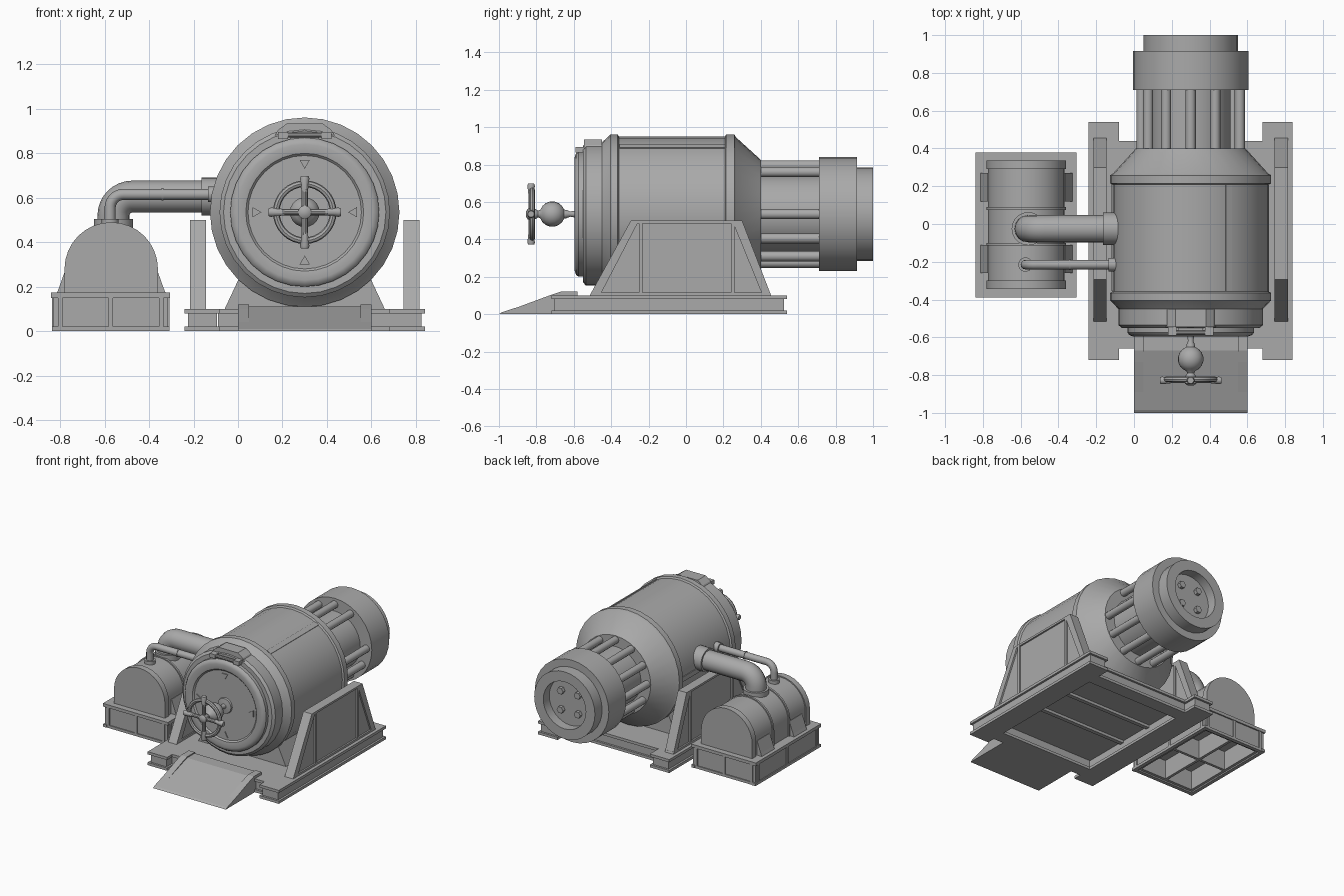
import bpy, bmesh, math
from mathutils import Vector, Matrix

if "Cube" in bpy.data.objects:
    bpy.data.objects.remove(bpy.data.objects["Cube"])

grey = bpy.data.materials.new("machine grey")
grey.diffuse_color = (0.4, 0.4, 0.4, 1)
grey.use_nodes = True
grey.node_tree.nodes["Principled BSDF"].inputs["Base Color"].default_value = grey.diffuse_color
CX, CZ = 0.30, 0.535  # axis of the main drum


def finish(name, bm, angle=35):
    bmesh.ops.recalc_face_normals(bm, faces=bm.faces)
    me = bpy.data.meshes.new(name)
    bm.to_mesh(me)
    bm.free()
    me.materials.append(grey)
    ob = bpy.data.objects.new(name, me)
    bpy.context.collection.objects.link(ob)
    bpy.ops.object.select_all(action='DESELECT')
    ob.select_set(True)
    bpy.context.view_layer.objects.active = ob
    if angle:
        bpy.ops.object.shade_smooth_by_angle(angle=math.radians(angle))
    return ob


def boxes(name, *ranges):
    """Each range is x0, x1, y0, y1, z0, z1."""
    bm = bmesh.new()
    for x0, x1, y0, y1, z0, z1 in ranges:
        m = Matrix.Translation(((x0 + x1) / 2, (y0 + y1) / 2, (z0 + z1) / 2))
        m = m @ Matrix.Diagonal((x1 - x0, y1 - y0, z1 - z0, 1))
        bmesh.ops.create_cube(bm, size=1, matrix=m)
    return finish(name, bm, 0)


def lathe(name, profile, origin=(CX, 0, CZ), axis='Y', n=32, angle=35):
    """Spin (radius, distance) points around an axis through origin."""
    bm = bmesh.new()
    rings = []
    for r, t in profile:
        ring = []
        for i in range(1 if r == 0 else n):
            a = 2 * math.pi * i / n
            u, v = r * math.cos(a), r * math.sin(a)
            p = {'X': (t, u, v), 'Y': (u, t, v), 'Z': (u, v, t)}[axis]
            ring.append(bm.verts.new(Vector(p) + Vector(origin)))
        rings.append(ring)
    for a, b in zip(rings, rings[1:]):
        for i in range(n):
            j = (i + 1) % n
            q = [a[i % len(a)], a[j % len(a)], b[j % len(b)], b[i % len(b)]]
            bm.faces.new(list(dict.fromkeys(q)))
    return finish(name, bm, angle)


def prism(name, pts, d0, d1, axis='Y', angle=0):
    """Extrude a profile: (x, z) along Y or (y, z) along X."""
    bm = bmesh.new()
    put = (lambda p, d: (p[0], d, p[1])) if axis == 'Y' else (lambda p, d: (d, p[0], p[1]))
    a = [bm.verts.new(put(p, d0)) for p in pts]
    b = [bm.verts.new(put(p, d1)) for p in pts]
    bm.faces.new(a)
    bm.faces.new(b)
    for i in range(len(pts)):
        j = (i + 1) % len(pts)
        bm.faces.new((a[i], a[j], b[j], b[i]))
    return finish(name, bm, angle)


def elbow_pipe(name, x, y, z0, z1, x_end, r, bend, n=16):
    """Pipe rising from z0, bending and running along +x at height z1."""
    path = [(x, z0, 0)]
    for i in range(9):
        a = math.pi / 2 * i / 8
        path.append((x + bend * (1 - math.cos(a)), z1 - bend * (1 - math.sin(a)), a))
    path.append((x_end, z1, math.pi / 2))
    bm = bmesh.new()
    rings = []
    for px, pz, a in path:
        ring = []
        for i in range(n):
            t = 2 * math.pi * i / n
            u = r * math.cos(t)
            ring.append(bm.verts.new((px + u * math.cos(a), y + r * math.sin(t), pz - u * math.sin(a))))
        rings.append(ring)
    for a, b in zip(rings, rings[1:]):
        for i in range(n):
            bm.faces.new((a[i], a[(i + 1) % n], b[(i + 1) % n], b[i]))
    bm.faces.new(rings[0])
    bm.faces.new(rings[-1])
    return finish(name, bm)


# Main drum with door, flanges and rear cone
lathe("drum", [(0, -.578), (.255, -.578), (.265, -.588), (.305, -.595), (.325, -.588), (.335, -.575),
               (.335, -.55), (.365, -.55), (.383, -.535), (.383, -.45), (.42, -.41), (.426, -.405),
               (.426, -.365), (.414, -.358), (.414, .208), (.426, .215), (.426, .258), (.41, .268),
               (.29, .40), (0, .40)])
# Long seam strips on the drum
for a in (29, -90, 150):
    s = boxes("drum_seam", (-.018, .018, -.355, .208, .40, .418))
    s.matrix_world = Matrix.Translation((CX, 0, CZ)) @ Matrix.Rotation(math.radians(a), 4, 'Y')

# Rear core, tie bars and end cap with recess
lathe("rear_core", [(.21, .39), (.21, .72)])
for k in range(12):
    if k != 1:
        a = math.radians(30 * k)
        lathe("tie_bar", [(0, .36), (.027, .36), (.027, .73), (0, .73)],
              (CX + .26 * math.cos(a), 0, CZ + .26 * math.sin(a)), n=12)
lathe("end_cap", [(0, .71), (.305, .71), (.305, .915), (.25, .915), (.25, 1.0), (.175, 1.0),
                  (.175, .93), (0, .93)], angle=60)
for k in range(4):
    a = math.radians(45 + 90 * k)
    lathe("cap_bolt", [(0, .92), (.026, .92), (.026, .955), (0, .955)],
          (CX + .1 * math.cos(a), 0, CZ + .1 * math.sin(a)), n=6)

# Latch over the door
prism("latch_plate", [(.155, .86), (.445, .86), (.42, .905), (.38, .934), (.22, .934), (.18, .905)], -.545, -.45)
boxes("latch", (.18, .225, -.59, -.54, .865, .895), (.375, .42, -.59, -.54, .865, .895),
      (.235, .365, -.575, -.54, .85, .875))
lathe("latch_pin", [(0, .19), (.012, .19), (.012, .41), (0, .41)], (0, -.575, .882), 'X', 10)

# Door arrow plates pointing inward
for k in range(4):
    t = prism("door_arrow", [(-.023, .235), (.023, .235), (0, .195)], -.585, -.577)
    t.matrix_world = Matrix.Translation((CX, 0, CZ)) @ Matrix.Rotation(math.pi / 2 * k, 4, 'Y')

# Door handle: shaft, ball hub, ring and four spokes
ball = [(.068 * math.sin(math.radians(d)), -.715 + .068 * math.cos(math.radians(d))) for d in range(20, 161, 20)]
lathe("handle_hub", [(0, -.57), (.06, -.57), (.055, -.59), (.018, -.595), (.014, -.62), (.023, -.64)] + ball
      + [(.018, -.79), (.03, -.81), (.03, -.845), (.015, -.855), (0, -.855)], n=20)
ring = [(.128 + .015 * math.cos(t * math.pi / 4), -.822 + .015 * math.sin(t * math.pi / 4)) for t in range(9)]
lathe("handle_ring", ring)
for k in range(4):
    s = lathe("handle_spoke", [(0, 0), (.014, 0), (.014, .09), (.021, .152), (.017, .163), (0, .163)],
              (0, 0, 0), 'Z', 10)
    s.matrix_world = Matrix.Translation((CX, -.828, CZ)) @ Matrix.Rotation(math.pi / 2 * k, 4, 'Y')

# Sides of the base: I-beam rails and standing trapezoid plates
for s in (-1, 1):
    def mx(a, b):
        return tuple(sorted((CX + s * a, CX + s * b)))
    boxes("base_rail", (*mx(.38, .54), -.72, .54, 0, .02), (*mx(.38, .54), -.72, .54, .08, .1),
          (*mx(.395, .525), -.705, .525, .02, .08))
    x0, x1 = mx(.453, .503)
    prism("side_panel", [(-.5, .1), (.45, .1), (.295, .49), (-.285, .49)], x0, x1, 'X')
    x0, x1 = mx(.445, .515)
    # Raised rim made of edge bars
    prism("panel_front_bar", [(-.515, .1), (-.46, .1), (-.262, .48), (-.24, .5), (-.295, .5)], x0, x1, 'X')
    prism("panel_back_bar", [(.455, .1), (.41, .1), (.255, .48), (.25, .5), (.3, .5)], x0, x1, 'X')
    boxes("panel_bars", (x0, x1, -.295, .3, .485, .5), (x0, x1, -.5, .45, .1, .115),
          (x0, x1, -.25, -.232, .11, .49), (x0, x1, .24, .258, .11, .49))

# Base deck with cross beams
boxes("base_deck", (-.09, .69, -.66, .44, .08, .1), (-.09, .69, -.66, -.56, 0, .02),
      (-.09, .69, .34, .44, 0, .02), (-.09, .69, -.645, -.575, .02, .08), (-.09, .69, .355, .425, .02, .08),
      (-.09, .69, -.25, -.22, .06, .08), (-.09, .69, .02, .05, .06, .08))
# Cradle under the drum
prism("drum_cradle", [(-.06, .1), (.66, .1), (.585, .26), (.015, .26)], -.38, .2)
# Entry ramp with raised edges
prism("ramp", [(-1, 0), (-.58, 0), (-.58, .112), (-.67, .112), (-.985, .01)], 0, .6, 'X')
for x in (0, .55):
    prism("ramp_edge", [(-1, 0), (-.97, 0), (-.58, .1), (-.58, .12), (-.67, .12), (-.73, .1)], x, x + .05, 'X')
boxes("ramp_posts", (.02, .05, -.68, -.64, 0, .1), (.55, .58, -.68, -.64, 0, .1))

# Side tank base, open underneath
x0, x1, y0, y1 = -.84, -.305, -.39, .378
boxes("tank_base", (x0, x1, y0, y1, .15, .173), (x0 + .01, x0 + .03, y0 + .01, y1 - .01, 0, .16),
      (x1 - .03, x1 - .01, y0 + .01, y1 - .01, 0, .16), (x0 + .01, x1 - .01, y0 + .01, y0 + .03, 0, .16),
      (x0 + .01, x1 - .01, y1 - .03, y1 - .01, 0, .16), (x0 + .003, x1 - .003, y0 + .003, y0 + .03, 0, .02),
      (x0 + .003, x1 - .003, y1 - .03, y1 - .003, 0, .02), (x0 + .003, x0 + .03, y0, y1, 0, .02),
      (x1 - .03, x1 - .003, y0, y1, 0, .02))
boxes("tank_base_ribs", *[(x - .01, x + .01, y0 + .003, y1 - .003, .01, .16) for x in (-.8, -.572, -.345)],
      *[(x0 + .003, x1 - .003, y - .01, y + .01, .01, .16) for y in (-.35, 0, .34)])


# Side tank: arched body with raised bands
def arch(r):
    pts = [(-.57 + r, .16)]
    pts += [(-.57 + r * math.cos(math.pi * i / 16), .28 + r * math.sin(math.pi * i / 16)) for i in range(17)]
    return pts + [(-.57 - r, .16)]


prism("tank_body", arch(.202), -.335, .325, angle=35)
for a, b in ((-.345, -.3), (.29, .335), (.075, .09), (-.115, -.1)):
    prism("tank_band", arch(.21), a, b, angle=35)
for y in (-.185, .195):
    for s in (-1, 1):
        prism("tank_foot", [(-.57 + s * .19, .17), (-.57 + s * .245, .17), (-.57 + s * .235, .195),
                            (-.57 + s * .205, .28), (-.57 + s * .19, .28)], y - .075, y + .075)

# Large and small pipes with collars
elbow_pipe("large_pipe", -.56, -.025, .44, .605, -.08, .072, .085)
lathe("large_pipe_foot", [(0, .45), (.088, .45), (.088, .505), (0, .505)], (-.56, -.025, 0), 'Z', 20)
lathe("large_pipe_collar", [(0, -.165), (.085, -.165), (.085, -.08), (0, -.08)], (0, -.025, .605), 'X', 20)
elbow_pipe("small_pipe", -.575, -.215, .44, .615, -.08, .025, .06, 12)
lathe("small_pipe_foot", [(0, .45), (.038, .45), (.038, .505), (0, .505)], (-.575, -.215, 0), 'Z', 14)
lathe("small_pipe_collar", [(0, -.135), (.036, -.135), (.036, -.08), (0, -.08)], (0, -.215, .615), 'X', 14)
lathe("small_pipe_joint", [(0, -.345), (.029, -.345), (.029, -.335), (0, -.335)], (0, -.215, .615), 'X', 14)
